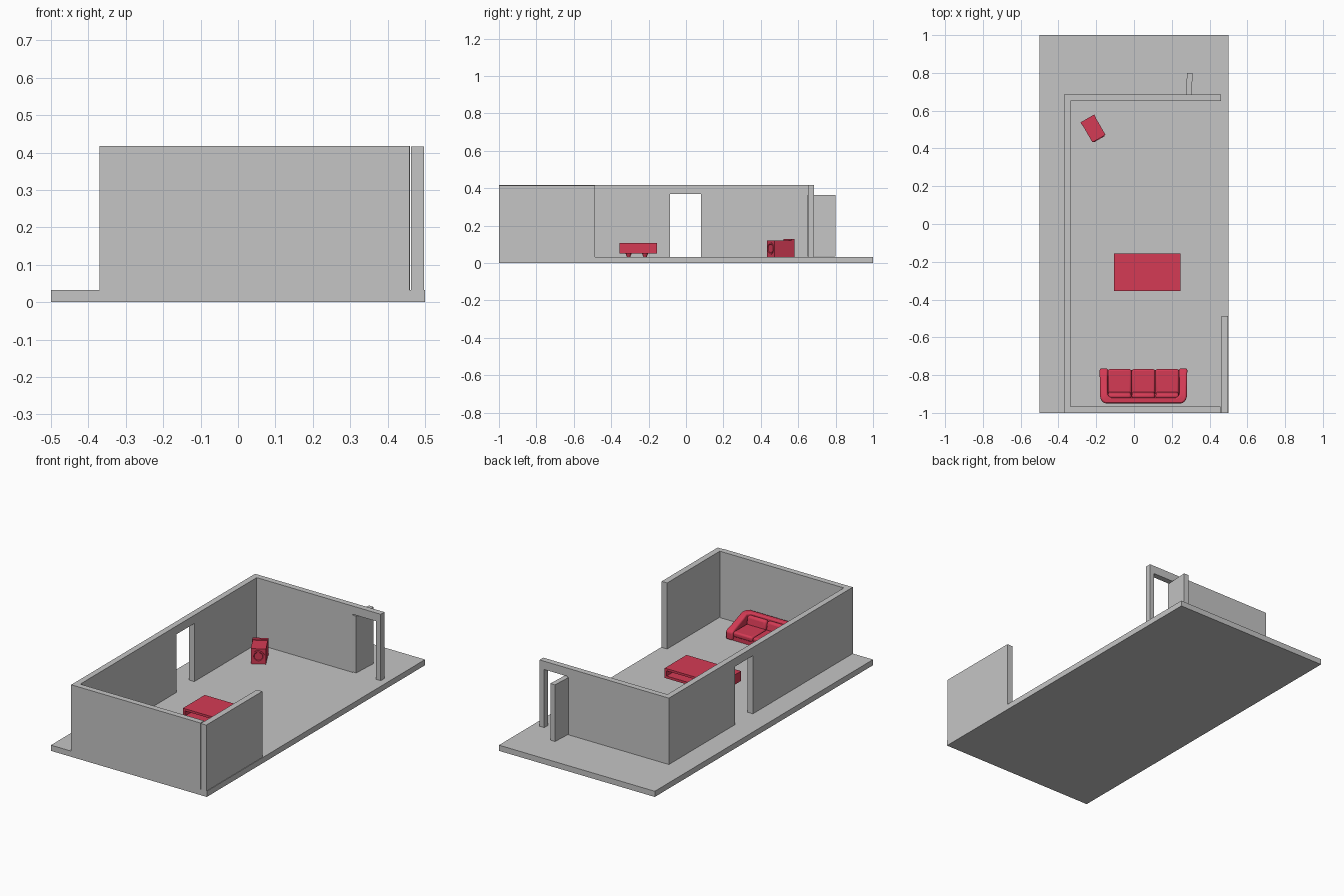
import bpy, bmesh, math
from mathutils import Matrix, Vector

if "Cube" in bpy.data.objects:
    bpy.data.objects.remove(bpy.data.objects["Cube"])


def material(name, rgb):
    m = bpy.data.materials.new(name)
    m.diffuse_color = (*rgb, 1)
    m.use_nodes = True
    m.node_tree.nodes["Principled BSDF"].inputs["Base Color"].default_value = m.diffuse_color
    return m


GREY = material("plaster grey", (0.56, 0.56, 0.56))
RED = material("furniture red", (0.66, 0.043, 0.09))
FLOOR = 0.033
TOP = 0.418


def finish(name, bm, mat, place=None, bevel=0, segments=3):
    bmesh.ops.recalc_face_normals(bm, faces=bm.faces)
    me = bpy.data.meshes.new(name)
    bm.to_mesh(me)
    bm.free()
    me.materials.append(mat)
    ob = bpy.data.objects.new(name, me)
    bpy.context.collection.objects.link(ob)
    if place:
        ob.matrix_world = place
    if bevel:
        mod = ob.modifiers.new("soft edges", 'BEVEL')
        mod.width, mod.segments = bevel, segments
        mod.limit_method = 'ANGLE'
        bpy.ops.object.select_all(action='DESELECT')
        ob.select_set(True)
        bpy.context.view_layer.objects.active = ob
        bpy.ops.object.shade_smooth_by_angle(angle=math.radians(40))
    return ob


def box(name, x, y, z, mat, place=None, bevel=0):
    bm = bmesh.new()
    size = Vector((x[1] - x[0], y[1] - y[0], z[1] - z[0]))
    mid = Vector((x[0] + x[1], y[0] + y[1], z[0] + z[1])) / 2
    bmesh.ops.create_cube(bm, size=1, matrix=Matrix.Translation(mid) @ Matrix.Diagonal((*size, 1)))
    return finish(name, bm, mat, place, bevel)


def extrude(name, points, vec, mat, place=None):
    """Closed 3D outline pushed along a vector."""
    bm = bmesh.new()
    face = bm.faces.new([bm.verts.new(p) for p in points])
    new = bmesh.ops.extrude_face_region(bm, geom=[face])["geom"]
    bmesh.ops.translate(bm, vec=vec, verts=[v for v in new if isinstance(v, bmesh.types.BMVert)])
    return finish(name, bm, mat, place)


def wall_outline(a, b, door):
    """Wall elevation with a doorway reaching the floor."""
    d0, d1, head = door
    return [(a, FLOOR), (d0, FLOOR), (d0, head), (d1, head),
            (d1, FLOOR), (b, FLOOR), (b, TOP), (a, TOP)]


# Room shell
box("floor_slab", (-0.5, 0.5), (-1, 1), (0, FLOOR), GREY)
extrude("left_wall", [(-0.37, y, z) for y, z in wall_outline(-1, 0.685, (-0.085, 0.08, 0.37))],
        (0.034, 0, 0), GREY)
extrude("back_wall", [(x, 0.651, z) for x, z in wall_outline(-0.336, 0.46, (0.28, 0.43, 0.37))],
        (0, 0.034, 0), GREY)
box("front_wall", (-0.336, 0.459), (-1, -0.966), (FLOOR, TOP), GREY)
box("right_wall", (0.462, 0.497), (-1, -0.487), (FLOOR, TOP - 0.002), GREY)

# Open door leaf, hinged on the doorway's left side
hinge = Matrix.Translation((0.273, 0.652, 0)) @ Matrix.Rotation(math.radians(-3), 4, 'Z')
box("door_leaf", (0, 0.03), (0, 0.148), (0.036, 0.365), GREY, hinge)

# Low table: carcass with a slot running through, on four tapered legs
tx, ty = (-0.105, 0.245), (-0.355, -0.155)
outer = [(tx[0], 0.05), (tx[1], 0.05), (tx[1], 0.107), (tx[0], 0.107)]
inner = [(tx[0] + 0.012, 0.064), (tx[1] - 0.012, 0.064), (tx[1] - 0.012, 0.094), (tx[0] + 0.012, 0.094)]
bm = bmesh.new()
rings = [[[bm.verts.new((x, y, z)) for x, z in loop] for loop in (outer, inner)] for y in ty]
for i in range(4):
    j = (i + 1) % 4
    for o, n in rings:
        bm.faces.new((o[i], o[j], n[j], n[i]))
    for k in (0, 1):
        bm.faces.new((rings[0][k][i], rings[0][k][j], rings[1][k][j], rings[1][k][i]))
finish("table_carcass", bm, RED)
for sx in (-1, 1):
    for sy in (-1, 1):
        bm = bmesh.new()
        bmesh.ops.create_cone(bm, cap_ends=True, segments=12, radius1=0.009, radius2=0.016, depth=0.018)
        finish("table_leg", bm, RED, Matrix.Translation((0.07 + sx * 0.14, -0.263 + sy * 0.044, 0.042)))

# Sofa: U-shaped shell of arms and back, swept along paired plan points
sofa = Matrix.Translation((0.05, -0.8575, 0))
half = [((0.232, 0.0925), (0.188, 0.0925), 0.080), ((0.232, 0.075), (0.188, 0.075), 0.091),
        ((0.231, 0.035), (0.19, 0.035), 0.104), ((0.23, -0.015), (0.19, -0.015), 0.124),
        ((0.23, -0.055), (0.19, -0.04), 0.139), ((0.223, -0.078), (0.184, -0.056), 0.141),
        ((0.205, -0.0925), (0.17, -0.062), 0.141)]
stations = half + [((-o[0], o[1]), (-n[0], n[1]), z) for o, n, z in reversed(half)]
bm = bmesh.new()
sections = []
for o, n, z in stations:
    sections.append([bm.verts.new(p) for p in
                     ((*o, FLOOR), (*o, z), (*n, z), (*n, FLOOR))])
for a, b in zip(sections, sections[1:]):
    for i in range(4):
        j = (i + 1) % 4
        bm.faces.new((a[i], a[j], b[j], b[i]))
bm.faces.new(sections[0])
bm.faces.new(sections[-1])
finish("sofa_arms_and_back", bm, RED, sofa, 0.009)
box("sofa_base", (-0.19, 0.19), (-0.065, 0.084), (FLOOR, 0.062), RED, sofa)

# Three seat cushions with matching back cushions
for i in (-1, 0, 1):
    cx = i * 0.126
    box("seat_cushion", (cx - 0.062, cx + 0.062), (-0.06, 0.089), (0.055, 0.085), RED, sofa, 0.01)
    tilt = sofa @ Matrix.Translation((cx, -0.05, 0.1)) @ Matrix.Rotation(math.radians(12), 4, 'X')
    box("back_cushion", (-0.062, 0.062), (-0.016, 0.016), (-0.03, 0.03), RED, tilt, 0.014)

# Washing machine turned out of the corner: body, round recessed door, rear control ledge
machine = Matrix.Translation((-0.216, 0.505, 0)) @ Matrix.Rotation(math.radians(30), 4, 'Z')
box("washer_body", (-0.04, 0.04), (-0.061, 0.05), (FLOOR, 0.121), RED, machine)
box("washer_rear_ledge", (-0.042, 0.042), (0.044, 0.062), (FLOOR, 0.128), RED, machine)
# door ring: spun profile (radius, outward depth)
profile = [(0.033, 0), (0.033, 0.004), (0.025, 0.004), (0.022, 0.001), (0, 0.001)]
bm = bmesh.new()
verts = [bm.verts.new((r, 0, d)) for r, d in profile]
edges = [bm.edges.new(p) for p in zip(verts, verts[1:])]
bmesh.ops.spin(bm, geom=verts + edges, cent=(0, 0, 0), axis=(0, 0, 1),
               angle=math.tau, steps=24, use_duplicate=False)
bmesh.ops.remove_doubles(bm, verts=bm.verts, dist=0.0001)
finish("washer_round_door", bm, RED, machine @ Matrix.Translation((0, -0.061, 0.078))
       @ Matrix.Rotation(math.radians(90), 4, 'X'))
